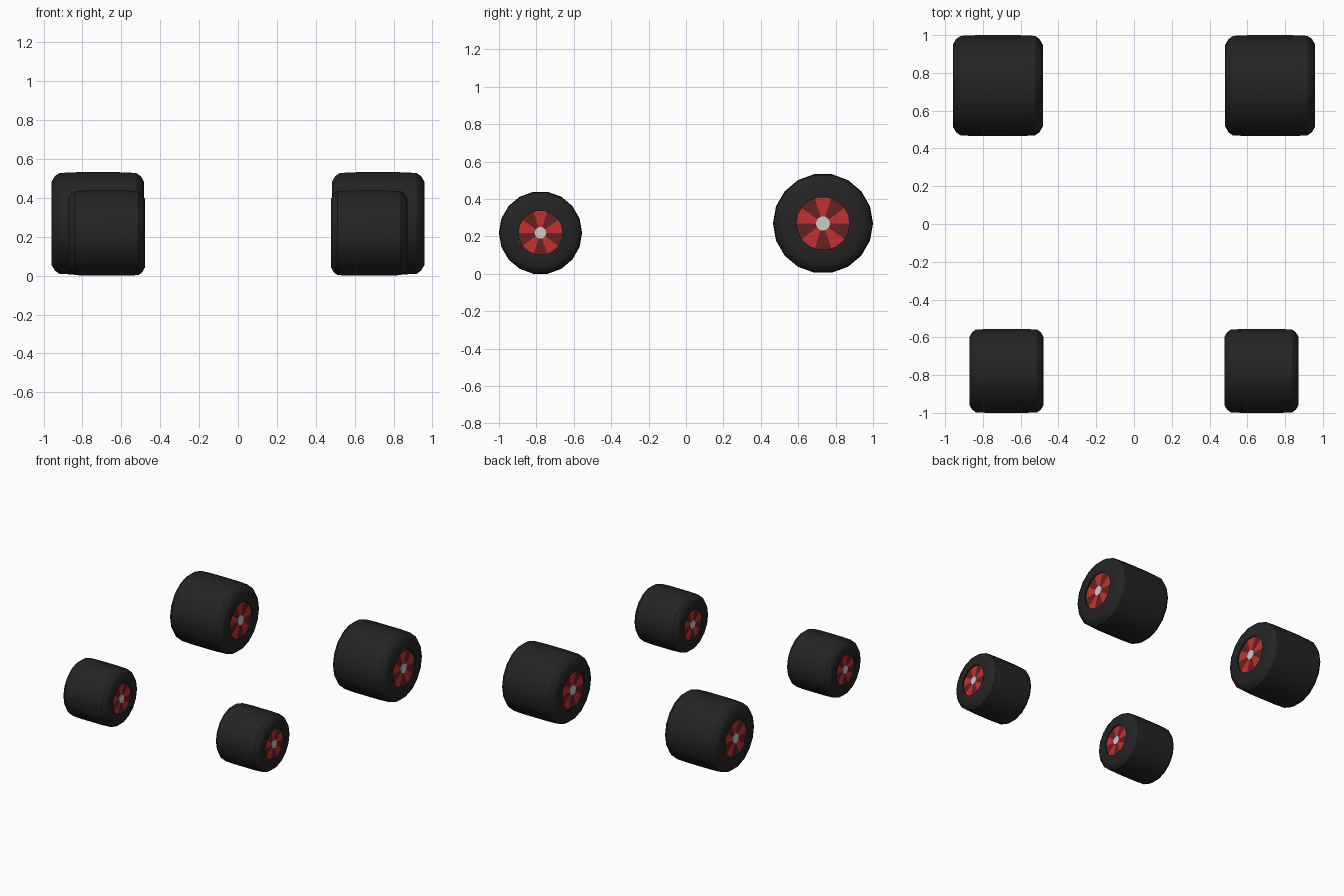
import bpy
import bmesh
from math import pi, sin, cos

cube = bpy.data.objects.get("Cube")
if cube:
    bpy.data.objects.remove(cube)


def material(name, rgb):
    m = bpy.data.materials.new(name)
    m.use_nodes = True
    m.diffuse_color = (*rgb, 1)
    m.node_tree.nodes["Principled BSDF"].inputs["Base Color"].default_value = (*rgb, 1)
    return m


RUBBER = material("black_rubber", (0.018, 0.018, 0.018))
RED = material("bright_red", (0.55, 0.03, 0.03))
DARK = material("dark_red", (0.13, 0.016, 0.016))
SILVER = material("silver", (0.6, 0.6, 0.6))
SIDES = 18
SPOKES = 5


def finish(name, bm, mats, location):
    bmesh.ops.recalc_face_normals(bm, faces=bm.faces)
    mesh = bpy.data.meshes.new(name)
    bm.to_mesh(mesh)
    bm.free()
    for m in mats:
        mesh.materials.append(m)
    obj = bpy.data.objects.new(name, mesh)
    bpy.context.collection.objects.link(obj)
    obj.location = location
    bpy.ops.object.select_all(action="DESELECT")
    obj.select_set(True)
    bpy.context.view_layer.objects.active = obj
    bpy.ops.object.shade_smooth_by_angle(angle=pi / 6)
    return obj


def lathe(bm, profile, sides):
    """Turn (x, radius) points around the x axis; returns rows of faces."""
    rings = [[bm.verts.new((x, r * cos(2 * pi * i / sides), r * sin(2 * pi * i / sides)))
              for i in range(sides)] for x, r in profile]
    return [[bm.faces.new((a[i], a[(i + 1) % sides], b[(i + 1) % sides], b[i]))
             for i in range(sides)] for a, b in zip(rings, rings[1:])], rings


def wheel(name, centre, radius, half):
    # Tyre: rounded tread, chamfered shoulders, flat sidewalls, shallow wells
    rim = 0.53 * radius
    side = [(0.45 * half, radius), (0.83 * half, 0.985 * radius), (0.93 * half, 0.92 * radius),
            (half, 0.81 * radius), (half, rim), (half - 0.012, rim)]
    profile = [(-x, r) for x, r in reversed(side)] + side
    bm = bmesh.new()
    lathe(bm, profile, SIDES)
    finish(name + "_tyre", bm, [RUBBER], centre)

    # Rim discs: flared spokes alternating with dark openings, on both ends
    bm = bmesh.new()
    sides = SPOKES * 8
    for s in (-1, 1):
        x = s * (half - 0.01)
        rows, rings = lathe(bm, [(x, rim), (x, 0.45 * radius), (x, 0.13 * radius)], sides)
        for row in rows:
            for i, face in enumerate(row):
                turn = (i + 0.5) / sides - 0.25
                face.material_index = int(abs((turn * SPOKES + 0.5) % 1 - 0.5) > 0.25)
    finish(name + "_rim", bm, [RED, DARK], centre)

    # Hub caps
    bm = bmesh.new()
    for s in (-1, 1):
        rings = lathe(bm, [(s * (half - 0.012), 0.14 * radius), (s * (half - 0.005), 0.14 * radius)], SIDES)[1]
        bm.faces.new(rings[-1])
    finish(name + "_hub", bm, [SILVER], centre)


for label, sign in (("left", 1), ("right", -1)):
    wheel("front_" + label, (sign * 0.675, -0.778, 0.219), 0.2225, 0.196)
    wheel("rear_" + label, (sign * 0.721, 0.7325, 0.269), 0.2675, 0.238)
